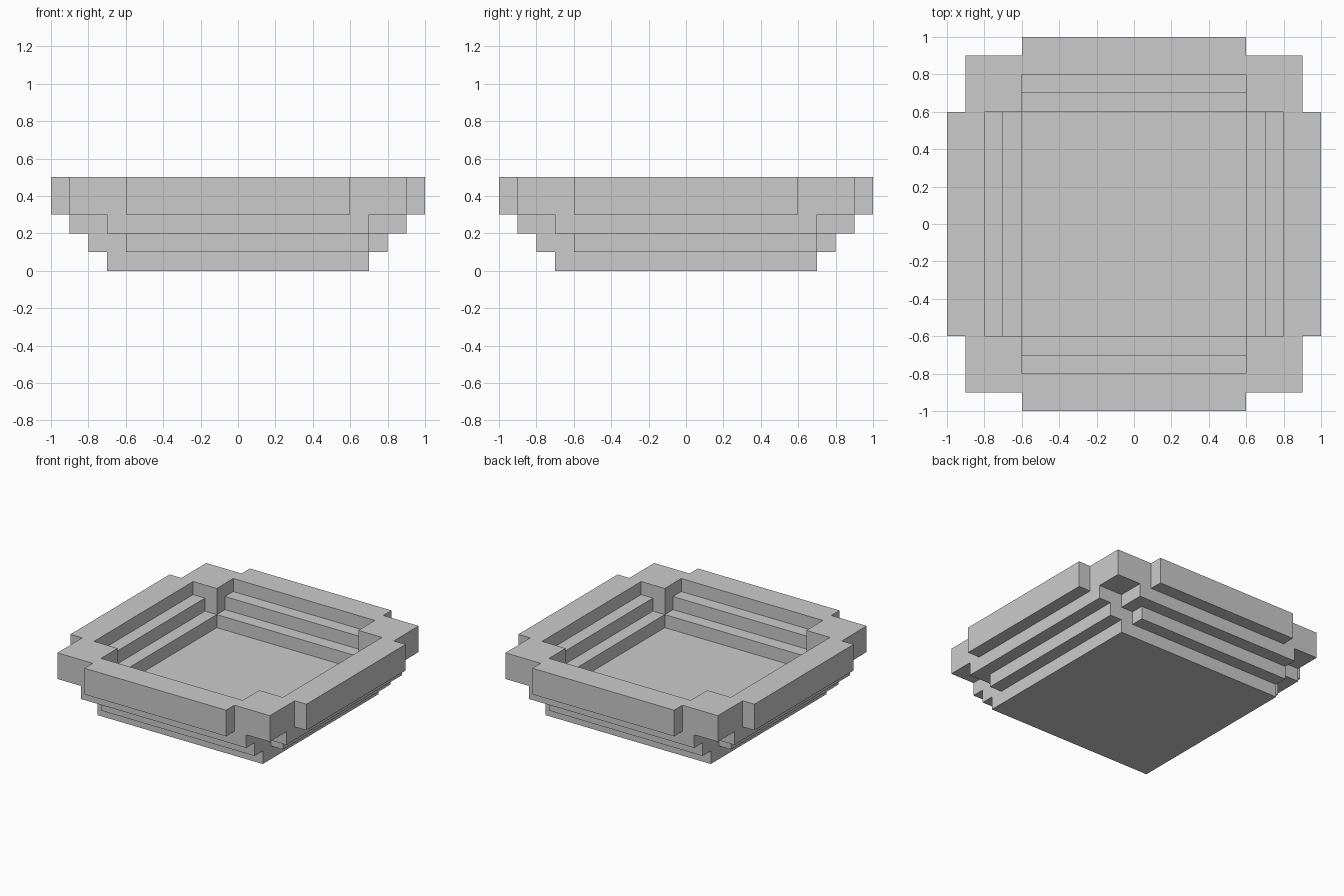
import bpy, bmesh
from mathutils import Vector

if "Cube" in bpy.data.objects:
    bpy.data.objects.remove(bpy.data.objects["Cube"])

U = 0.1        # all steps are multiples of this unit
cells = set()  # filled unit cells, so that the parts fuse without inner faces


def box(x0, x1, y0, y1, z0, z1):
    for x in range(x0, x1):
        for y in range(y0, y1):
            for z in range(z0, z1):
                cells.add((x, y, z))


def around(x0, x1, y0, y1, z0, z1):
    """Repeat a front-side block on all four sides by quarter turns."""
    for _ in range(4):
        box(x0, x1, y0, y1, z0, z1)
        x0, x1, y0, y1 = -y1, -y0, x0, x1


# floor slab
box(-7, 7, -7, 7, 0, 2)
# stepped walls, from the lowest ledge up to the rim
around(-6, 7, -8, -7, 1, 2)
around(-7, 7, -9, -6, 2, 3)
around(-6, 6, -10, -7, 3, 4)
around(-6, 6, -10, -8, 4, 5)
# corner posts
around(6, 9, -9, -6, 3, 5)

# outer skin of the filled cells
bm = bmesh.new()
for c in cells:
    for axis in range(3):
        for side in (0, 1):
            n = list(c)
            n[axis] += 1 if side else -1
            if tuple(n) in cells:
                continue
            a, b = (axis + 1) % 3, (axis + 2) % 3
            loop = []
            for da, db in ((0, 0), (1, 0), (1, 1), (0, 1)):
                p = list(c)
                p[axis] += side
                p[a] += da
                p[b] += db
                loop.append(bm.verts.new(Vector(p) * U))
            bm.faces.new(loop if side else loop[::-1])
bmesh.ops.remove_doubles(bm, verts=bm.verts[:], dist=0.001)
# merge coplanar cells into large flat faces
bmesh.ops.dissolve_limit(bm, angle_limit=0.01, verts=bm.verts[:], edges=bm.edges[:])

mesh = bpy.data.meshes.new("stepped_basin")
bm.to_mesh(mesh)
bm.free()
bpy.context.collection.objects.link(bpy.data.objects.new("stepped_basin", mesh))
